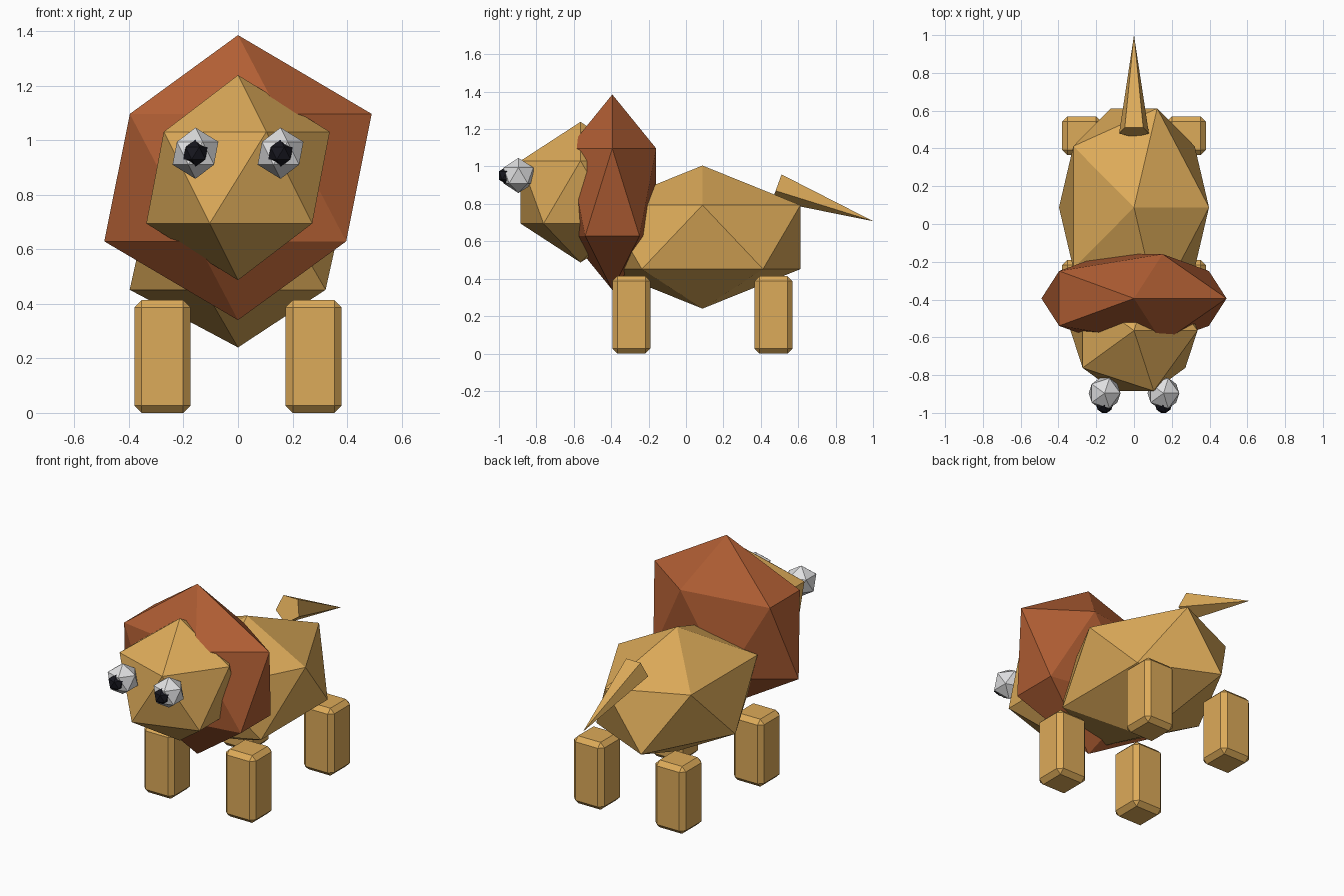
import bpy
from math import radians

default = bpy.data.objects.get("Cube")
if default:
    bpy.data.objects.remove(default, do_unlink=True)


def make_material(name, rgb):
    mat = bpy.data.materials.new(name)
    mat.use_nodes = True
    color = (*rgb, 1.0)
    mat.diffuse_color = color
    mat.node_tree.nodes["Principled BSDF"].inputs["Base Color"].default_value = color
    return mat


TAN = make_material("tan fur", (0.72, 0.405, 0.10))
RUST = make_material("rust mane", (0.44, 0.113, 0.034))
WHITE = make_material("eye white", (0.74, 0.74, 0.75))
BLACK = make_material("pupil black", (0.008, 0.008, 0.013))


def finish(name, mat):
    obj = bpy.context.object
    obj.name = name
    obj.data.materials.append(mat)
    return obj


def gem(name, mat, center, scale):
    """Flat-shaded twenty-sided ball stretched to the given radii."""
    bpy.ops.mesh.primitive_ico_sphere_add(subdivisions=1, radius=1, location=center)
    obj = finish(name, mat)
    obj.scale = scale
    return obj


# Body, mane and head
gem("body", TAN, (0, 0.088, 0.6225), (0.444, 0.616, 0.3825))
gem("mane", RUST, (0, -0.394, 0.8625), (0.548, 0.276, 0.5225))
gem("head", TAN, (0, -0.564, 0.8625), (0.376, 0.376, 0.376))

for side, label in ((1, "left"), (-1, "right")):
    # Bulging eyes with pupils
    gem(label + "_eye", WHITE, (side * 0.156, -0.896, 0.952), (0.094,) * 3)
    gem(label + "_pupil", BLACK, (side * 0.156, -0.957, 0.952), (0.05,) * 3)

    # Chamfered block legs
    for place, y in (("front", -0.292), ("back", 0.468)):
        bpy.ops.mesh.primitive_cube_add(size=1, location=(side * 0.277, y, 0.207))
        leg = finish(f"{place}_{label}_leg", TAN)
        leg.scale = (0.206, 0.204, 0.414)
        bpy.ops.object.transform_apply(location=False, rotation=False, scale=True)
        bevel = leg.modifiers.new("chamfer", 'BEVEL')
        bevel.width = 0.027
        bevel.segments = 1

# Five-sided tail spike, leaning down and backwards
bpy.ops.mesh.primitive_cone_add(vertices=5, radius1=0.083, radius2=0, depth=0.545,
                                location=(0, 0.744, 0.801),
                                rotation=(radians(-110), 0, 0))
finish("tail", TAN)
